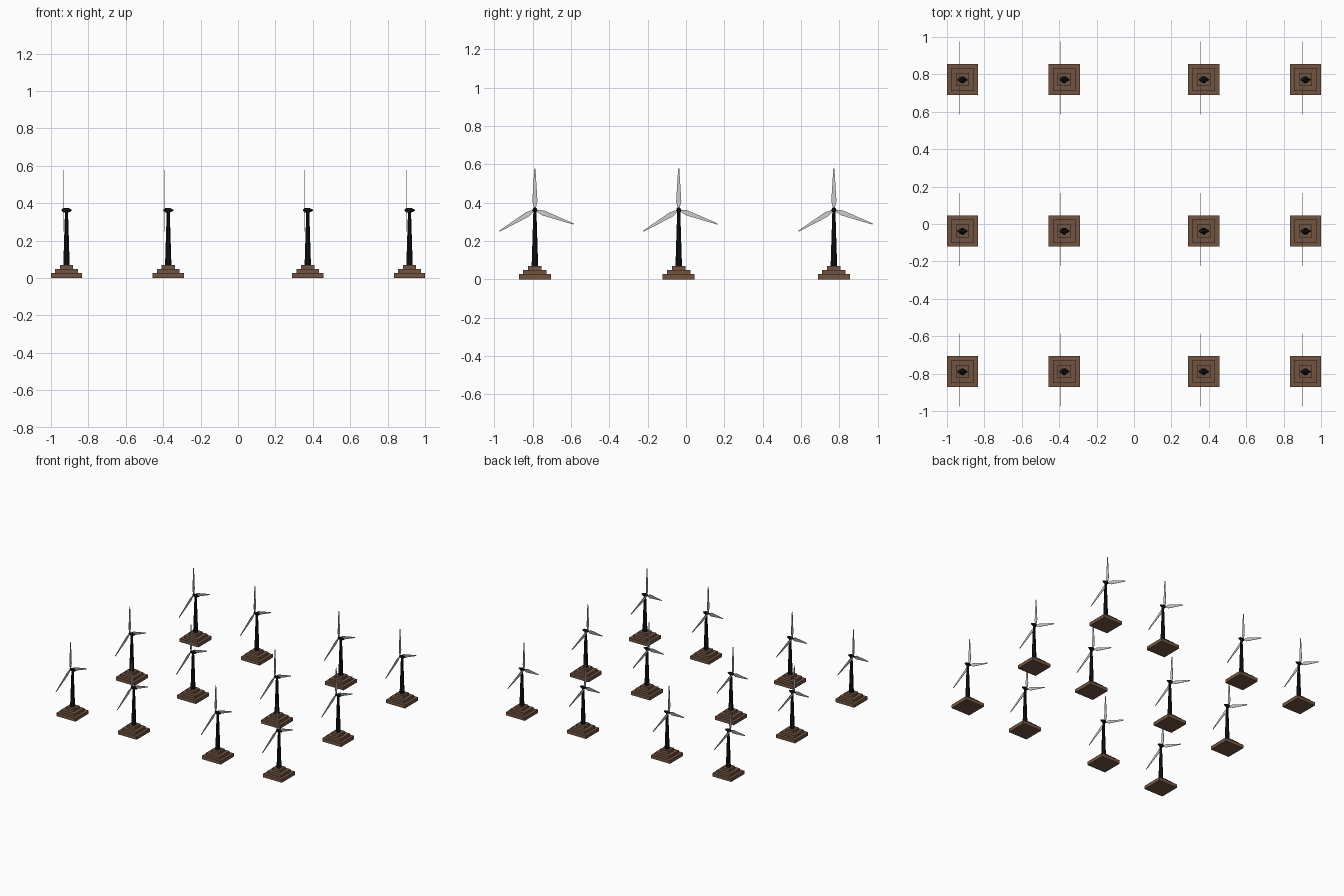
import bpy, bmesh
from math import radians, cos, sin, pi
from mathutils import Vector, Matrix

if "Cube" in bpy.data.objects:
    bpy.data.objects.remove(bpy.data.objects["Cube"])

COLUMNS = (-0.917, -0.373, 0.373, 0.917)
ROWS = (-0.789, -0.038, 0.772)
HUB_Z = 0.362


def material(name, color):
    m = bpy.data.materials.new(name)
    m.diffuse_color = (*color, 1)
    m.use_nodes = True
    m.node_tree.nodes["Principled BSDF"].inputs["Base Color"].default_value = m.diffuse_color
    return m


brown = material("brown_stone", (0.17, 0.09, 0.055))
black = material("black_metal", (0.006, 0.007, 0.008))


def to_mesh(name, bm, mat=None):
    bmesh.ops.recalc_face_normals(bm, faces=bm.faces)
    me = bpy.data.meshes.new(name)
    bm.to_mesh(me)
    bm.free()
    if mat:
        me.materials.append(mat)
    return me


def lathe(bm, profile, sides, matrix):
    # rings of (radius, height) joined into a closed solid
    rings = [[bm.verts.new(matrix @ Vector((r * cos(2 * pi * i / sides),
                                            r * sin(2 * pi * i / sides), h)))
              for i in range(sides)] for r, h in profile]
    for a, b in zip(rings, rings[1:]):
        for i in range(sides):
            j = (i + 1) % sides
            bm.faces.new((a[i], a[j], b[j], b[i]))
    bm.faces.new(rings[0])
    bm.faces.new(rings[-1])


# stepped square base
bm = bmesh.new()
for width, z0, z1 in ((0.167, 0, 0.027), (0.122, 0.027, 0.048), (0.07, 0.048, 0.07)):
    bmesh.ops.create_cube(bm, size=1, matrix=Matrix.Translation((0, 0, (z0 + z1) / 2))
                          @ Matrix.Diagonal((width, width, z1 - z0, 1)))
base = to_mesh("stepped_base", bm, brown)

# tapered tower
bm = bmesh.new()
lathe(bm, [(0.0185, 0.069), (0.0085, HUB_Z)], 8, Matrix.Rotation(pi / 8, 4, 'Z'))
tower = to_mesh("tower", bm, black)

# pointed generator housing along x
bm = bmesh.new()
lathe(bm, [(0.004, -0.026), (0.011, -0.016), (0.013, 0.0), (0.011, 0.012), (0.003, 0.028)], 8,
      Matrix.Translation((0, 0, HUB_Z)) @ Matrix.Rotation(pi / 2, 4, 'Y'))
housing = to_mesh("housing", bm, black)

# three thin kite-shaped blades in the y-z plane
bm = bmesh.new()
OUTLINE = ((-0.004, 0.006), (0.004, 0.006), (0.0135, 0.045),
           (0.003, 0.216), (-0.003, 0.216), (-0.0135, 0.045))
for angle in (0, 121, 250):
    m = (Matrix.Translation((-0.018, 0, HUB_Z))
         @ Matrix.Rotation(radians(angle), 4, 'X'))
    front, back = ([bm.verts.new(m @ Vector((x, y, z))) for y, z in OUTLINE]
                   for x in (-0.0015, 0.0015))
    bm.faces.new(front)
    bm.faces.new(back[::-1])
    for i in range(6):
        j = (i + 1) % 6
        bm.faces.new((front[i], front[j], back[j], back[i]))
blades = to_mesh("rotor_blades", bm)

# grid of turbines sharing the same parts
for x in COLUMNS:
    for y in ROWS:
        for me in (base, tower, housing, blades):
            ob = bpy.data.objects.new(me.name, me)
            ob.location = (x, y, 0)
            bpy.context.collection.objects.link(ob)
